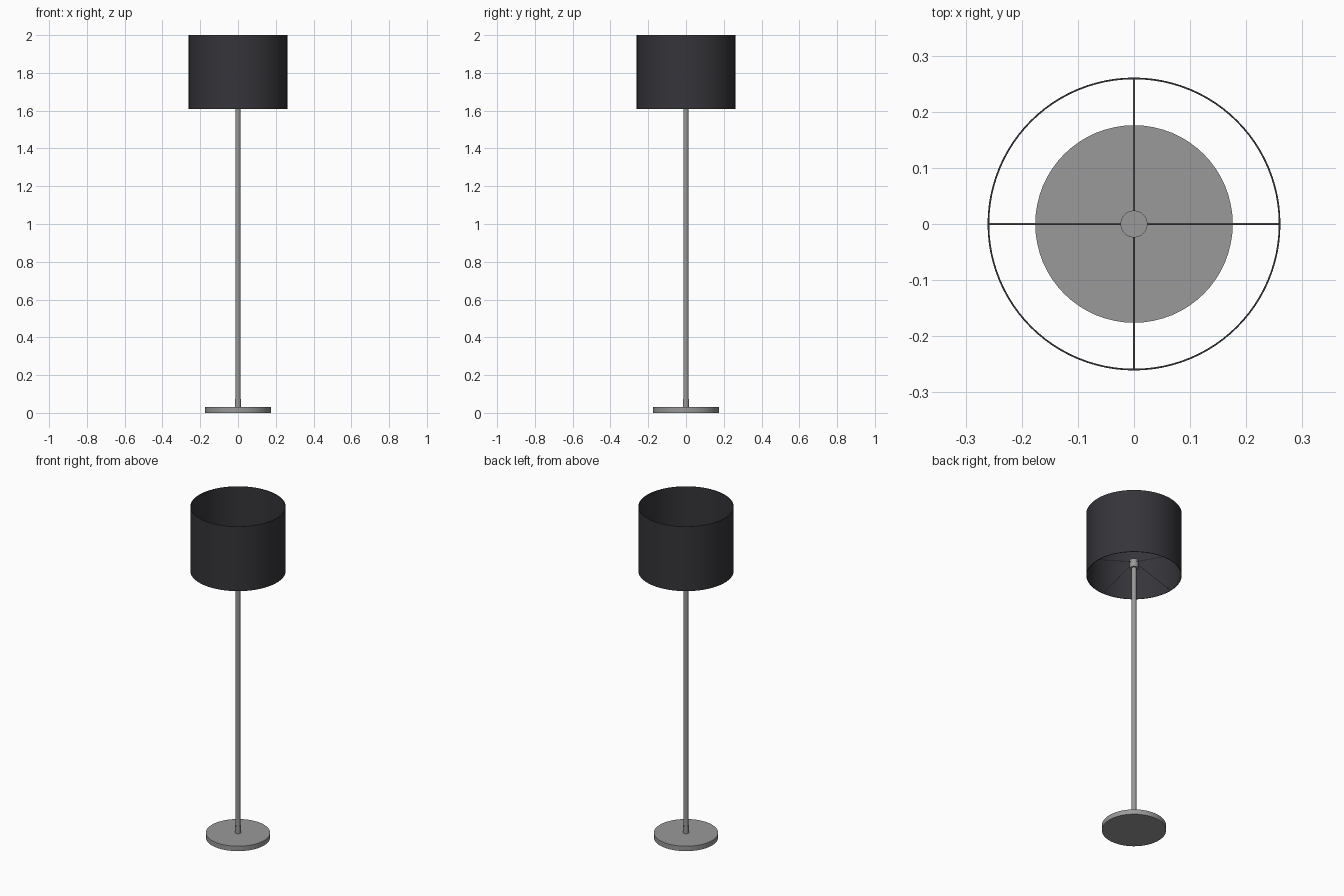
import bpy, bmesh, math
from mathutils import Vector

if "Cube" in bpy.data.objects:
    bpy.data.objects.remove(bpy.data.objects["Cube"])


def material(name, rgb):
    m = bpy.data.materials.new(name)
    m.diffuse_color = (*rgb, 1)
    m.use_nodes = True
    m.node_tree.nodes["Principled BSDF"].inputs["Base Color"].default_value = m.diffuse_color
    return m


metal = material("brushed_metal", (0.32, 0.32, 0.32))
fabric = material("dark_fabric", (0.036, 0.035, 0.042))


def lathe(name, profile, mat, sides=64, closed=False):
    """Revolve (radius, z) points around the z axis."""
    bm = bmesh.new()
    vs = [bm.verts.new((r, 0, z)) for r, z in profile]
    pairs = list(zip(vs, vs[1:])) + ([(vs[-1], vs[0])] if closed else [])
    edges = [bm.edges.new(p) for p in pairs]
    bmesh.ops.spin(bm, geom=vs + edges, axis=(0, 0, 1), cent=(0, 0, 0),
                   angle=math.tau, steps=sides)
    bmesh.ops.remove_doubles(bm, verts=bm.verts, dist=1e-5)
    bmesh.ops.recalc_face_normals(bm, faces=bm.faces)
    return finish(name, bm, mat)


def finish(name, bm, mat):
    me = bpy.data.meshes.new(name)
    bm.to_mesh(me)
    bm.free()
    me.materials.append(mat)
    ob = bpy.data.objects.new(name, me)
    bpy.context.collection.objects.link(ob)
    bpy.ops.object.select_all(action='DESELECT')
    ob.select_set(True)
    bpy.context.view_layer.objects.active = ob
    bpy.ops.object.shade_smooth_by_angle(angle=math.radians(35))
    return ob


def rod(name, a, b, radius, mat):
    a, b = Vector(a), Vector(b)
    bm = bmesh.new()
    bmesh.ops.create_cone(bm, cap_ends=True, segments=8, radius1=radius,
                          radius2=radius, depth=(b - a).length)
    ob = finish(name, bm, mat)
    ob.location = (a + b) / 2
    ob.rotation_euler = (b - a).to_track_quat('Z', 'Y').to_euler()


# Floor disc, collar and pole
lathe("base", [(0, 0), (0.176, 0), (0.176, 0.03), (0, 0.03)], metal)
lathe("base_collar", [(0, 0.03), (0.016, 0.03), (0.016, 0.073), (0, 0.073)], metal, 32)
lathe("pole", [(0, 0.03), (0.0135, 0.03), (0.0135, 1.66), (0, 1.66)], metal, 32)

# Hub that holds the shade
lathe("shade_hub", [(0, 1.655), (0.024, 1.655), (0.024, 1.705), (0, 1.705)], metal, 32)

# Four wires sloping down to the lower rim of the shade
for i in range(4):
    c, s = round(math.cos(i * math.pi / 2)), round(math.sin(i * math.pi / 2))
    rod(f"shade_wire_{i + 1}", (0.02 * c, 0.02 * s, 1.69),
        (0.259 * c, 0.259 * s, 1.615), 0.0016, metal)

# Open drum shade with a thin wall
lathe("drum_shade", [(0.258, 1.61), (0.261, 1.61), (0.261, 2.0), (0.258, 2.0)],
      fabric, 96, closed=True)
